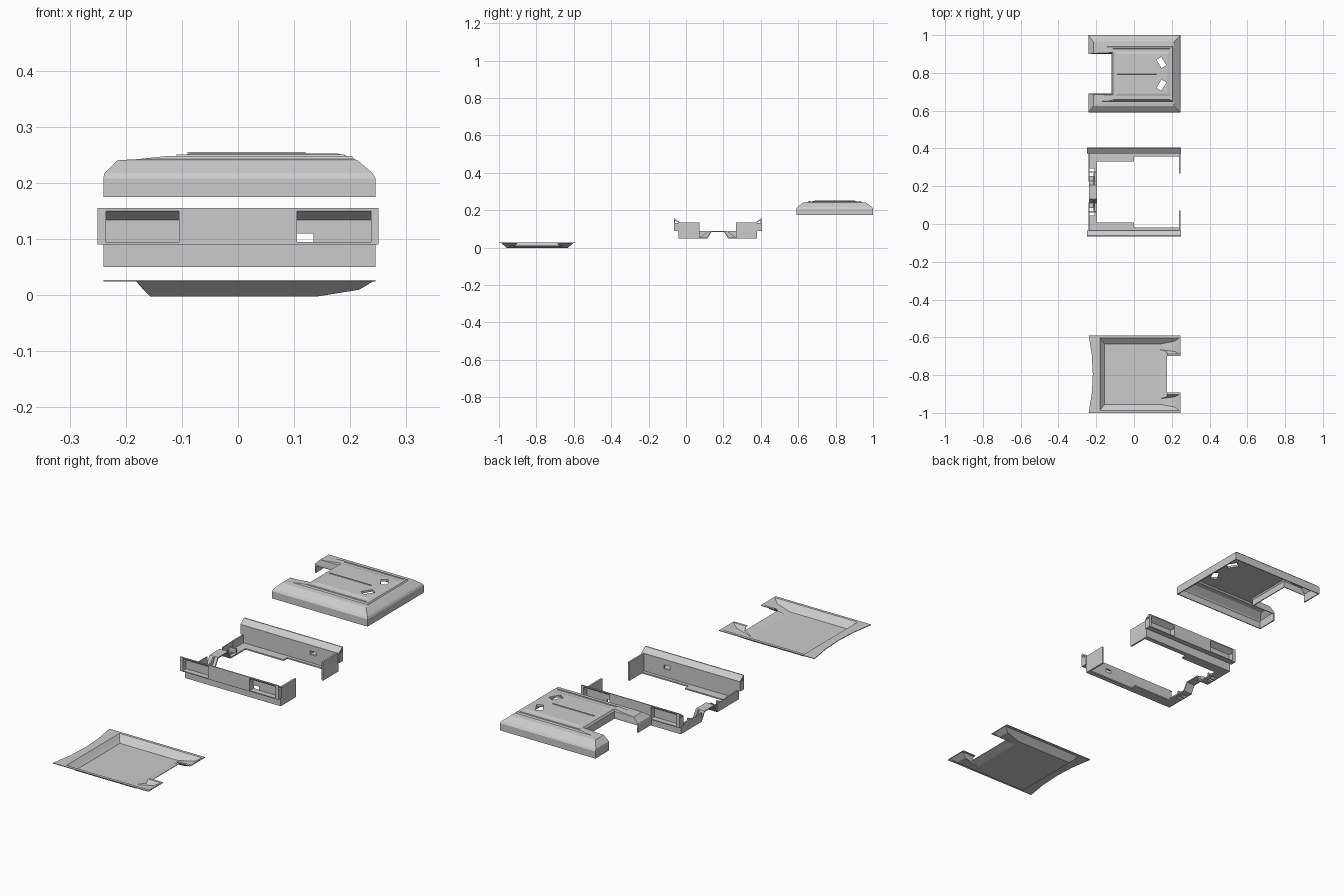
import bpy, bmesh
from mathutils import Vector

if "Cube" in bpy.data.objects:
    bpy.data.objects.remove(bpy.data.objects["Cube"])


def finish(name, bm, loc=(0, 0, 0)):
    bmesh.ops.recalc_face_normals(bm, faces=bm.faces)
    me = bpy.data.meshes.new(name)
    bm.to_mesh(me)
    bm.free()
    ob = bpy.data.objects.new(name, me)
    ob.location = loc
    bpy.context.collection.objects.link(ob)
    return ob


def u_ring(s, closed, opened, w, notch, nx, z, bow=0):
    """U outline opening toward s*x; closed end may bow inward."""
    p = [(-closed, -w), (opened, -w), (opened, -notch), (nx, -notch),
         (nx, notch), (opened, notch), (opened, w), (-closed, w),
         (-closed + bow * .75, w / 2), (-closed + bow, 0), (-closed + bow * .75, -w / 2)]
    return [(s * x, y, z) for x, y in p]


def loft(name, rings, loc, skip=(), cap=True, thick=0.0):
    bm = bmesh.new()
    rows = [[bm.verts.new(p) for p in r] for r in rings]
    n = len(rows[0])
    for k in range(len(rows) - 1):
        for i in range(n):
            if (k, i) not in skip:
                j = (i + 1) % n
                bm.faces.new((rows[k][i], rows[k][j], rows[k + 1][j], rows[k + 1][i]))
    if cap:
        bm.faces.new(rows[-1])
    ob = finish(name, bm, loc)
    if thick:
        m = ob.modifiers.new("thickness", 'SOLIDIFY')
        m.thickness = thick
        m.offset = -1
    return ob


def prism(bm, yz, x0, x1):
    """Extrude a (y, z) outline along x, y stored relative to frame centre."""
    a = [bm.verts.new((x0, y - CY, z)) for y, z in yz]
    b = [bm.verts.new((x1, y - CY, z)) for y, z in yz]
    n = len(yz)
    bm.faces.new(a)
    bm.faces.new(b[::-1])
    for i in range(n):
        j = (i + 1) % n
        bm.faces.new((a[i], a[j], b[j], b[i]))


def frame_part(name, pieces):
    bm = bmesh.new()
    for yz, x0, x1 in pieces:
        prism(bm, yz, x0, x1)
    ob = finish(name, bm, (0, CY, 0))
    m = ob.modifiers.new("other side", 'MIRROR')
    m.use_axis = (False, True, False)
    m.use_mirror_merge = False
    return ob


def rect(y0, y1, z0, z1):
    return [(y0, z0), (y1, z0), (y1, z1), (y0, z1)]


CY = 0.17

# Bottom tray: thin flange with a sunken pan, notch at the right end
tray = [u_ring(1, .24, .245, .205, .0975, .175, .027, .022),
        u_ring(1, .18, .24, .192, .108, .175, .027),
        u_ring(1, .167, .215, .174, .120, .175, .012),
        u_ring(1, .155, .140, .160, .130, .135, .0)]
loft("bottom_tray", tray, (0, -.795, 0), skip={(0, 3), (1, 3)}, thick=.003)

# Top cover: chamfered shell with a notch at the left end
cover = [u_ring(-1, .245, .24, .205, .105, .12, .175),
         u_ring(-1, .245, .24, .205, .105, .12, .208),
         u_ring(-1, .240, .238, .199, .105, .12, .217),
         u_ring(-1, .213, .215, .170, .108, .118, .240),
         u_ring(-1, .207, .180, .146, .110, .116, .242),
         u_ring(-1, .203, .122, .142, .112, .112, .248)]
shell = loft("top_cover", cover, (0, .795, 0),
             skip={(0, 2), (0, 3), (0, 4)}, thick=.006)

# Slightly raised centre panel and its ridges
def box_ring(x0, x1, w, z):
    return [(x0, -w, z), (x1, -w, z), (x1, w, z), (x0, w, z)]


panel = loft("raised_panel", [box_ring(-.11, .200, .125, .246),
                              box_ring(-.085, .178, .105, .252)], (0, .795, 0))
bm = bmesh.new()
bm.from_mesh(panel.data)
bmesh.ops.holes_fill(bm, edges=bm.edges)
bm.to_mesh(panel.data)
bm.free()
for name, y, x0, x1 in (("centre_ridge", 0, -.09, .12),
                        ("front_ridge", -.135, -.11, .19),
                        ("back_ridge", .135, -.11, .19)):
    top = .255 if y == 0 else .250
    bm = bmesh.new()
    CY_off = CY
    prism(bm, [(y + CY_off - .004, .245), (y + CY_off + .004, .245),
               (y + CY_off + .002, top), (y + CY_off - .002, top)], x0, x1)
    finish(name, bm, (0, .795, 0))

# Two angled slots cut through cover and panel
for side in (1, -1):
    d = Vector((.035, -.058 * side, 0)).normalized()
    n = Vector((-d.y, d.x, 0))
    c = Vector((.145, .060 * side, 0))
    quad = [c + d * a * .026 + n * b * .015 for a, b in ((-1, -1), (1, -1), (1, 1), (-1, 1))]
    cut = loft("slot_cutter", [[(p.x, p.y, z) for p in quad] for z in (.2, .3)], (0, .795, 0))
    bm = bmesh.new()
    bm.from_mesh(cut.data)
    bmesh.ops.holes_fill(bm, edges=bm.edges)
    bmesh.ops.recalc_face_normals(bm, faces=bm.faces)
    bm.to_mesh(cut.data)
    bm.free()
    cut.hide_render = True
    for ob in (shell, panel):
        m = ob.modifiers.new("slot", 'BOOLEAN')
        m.operation = 'DIFFERENCE'
        m.solver = 'EXACT'
        m.object = cut

# Apply the cuts and drop the cutters
dg = bpy.context.evaluated_depsgraph_get()
for ob in (shell, panel):
    me = bpy.data.meshes.new_from_object(ob.evaluated_get(dg))
    ob.modifiers.clear()
    ob.data = me
for ob in [o for o in bpy.data.objects if o.name.startswith("slot_cutter")]:
    bpy.data.objects.remove(ob)

# Middle frame: long side walls with a small opening
frame_part("side_wall", [
    (rect(-.040, -.033, .05, .093), -.24, .245),
    (rect(-.040, -.033, .093, .135), -.24, .105),
    (rect(-.040, -.033, .110, .135), .105, .135),
    (rect(-.040, -.033, .093, .135), .135, .245)])

# Outer rails with recessed windows and a sloped roof
frame_part("outer_rail", [
    ([(-.034, .130), (-.034, .136), (-.060, .155), (-.065, .155), (-.065, .150)], -.25, .25),
    (rect(-.065, -.036, .090, .094), -.25, .25),
    (rect(-.065, -.036, .094, .133), -.25, -.235),
    (rect(-.065, -.036, .094, .133), -.105, .105),
    (rect(-.065, -.036, .094, .133), .237, .25),
    (rect(-.065, -.058, .133, .151), -.25, -.235),
    (rect(-.065, -.058, .133, .151), -.105, .105),
    (rect(-.065, -.058, .133, .151), .237, .25)])

# Inner ledges along the walls
frame_part("inner_ledge", [
    (rect(-.034, .008, .05, .056), -.24, 0),
    (rect(-.034, -.018, .05, .056), 0, .245)])

# End tabs at the right
frame_part("end_tab", [(rect(-.04, .072, .05, .135), .237, .245)])

# Cross bar at the left: bent strip with small holes and end blocks
frame_part("cross_bar", [
    (rect(-.034, .045, .05, .092), -.24, -.233),
    (rect(.045, .115, .05, .090), -.24, -.235),
    (rect(.0, .045, .05, .056), -.24, -.195),
    (rect(.045, .085, .05, .056), -.208, -.195),
    ([(.085, .05), (.115, .05), (.137, .085), (.17, .085),
      (.17, .090), (.133, .090), (.112, .056), (.085, .056)], -.238, -.195),
    ([(.07, .052), (.115, .052), (.135, .088), (.12, .088)], -.215, -.209),
    (rect(.062, .068, .05, .075), -.235, -.2)])
